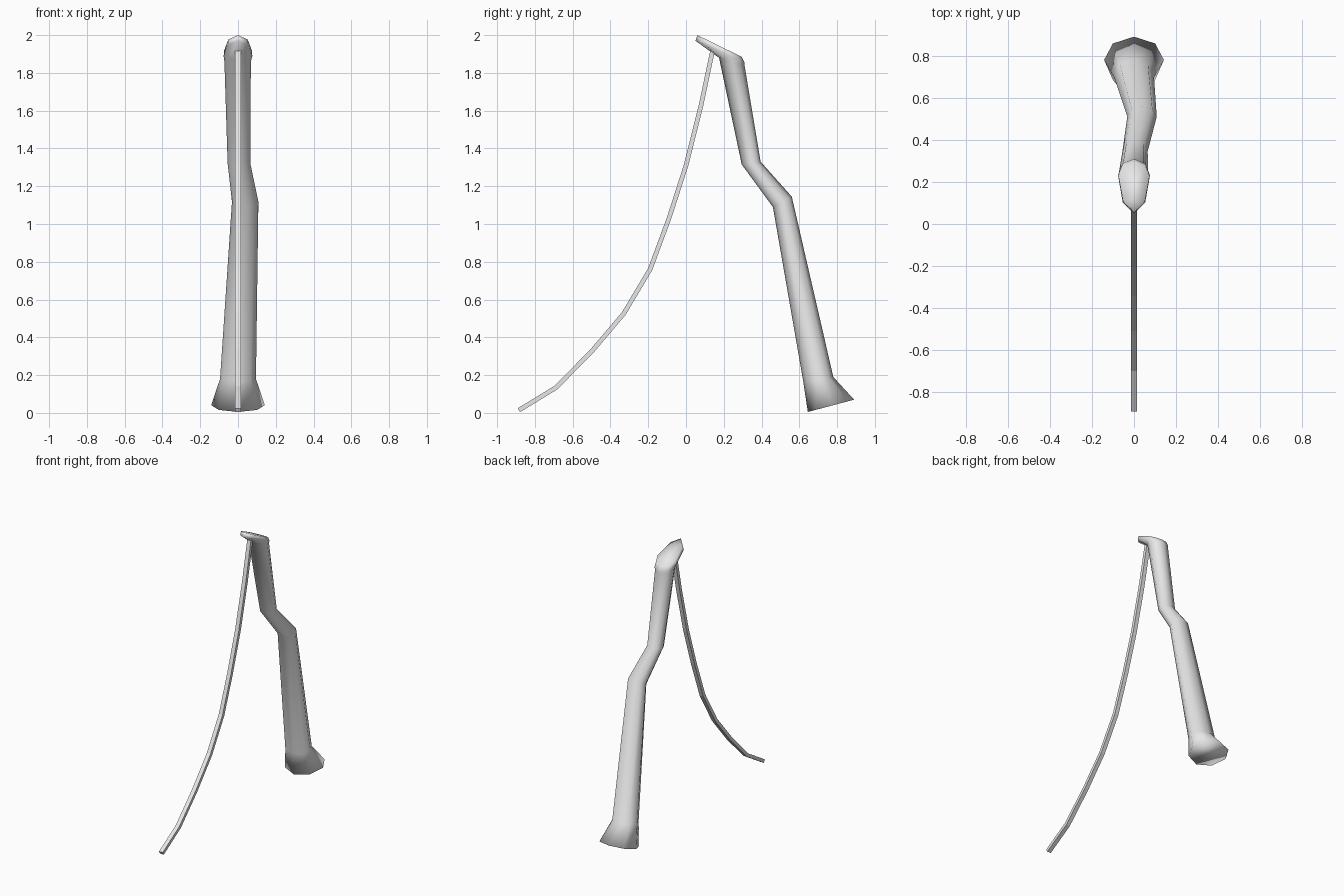
import bpy
from math import sin, cos, pi
from mathutils import Vector

if "Cube" in bpy.data.objects:
    bpy.data.objects.remove(bpy.data.objects["Cube"], do_unlink=True)

grey = bpy.data.materials.new("plain_grey")
grey.use_nodes = True
grey.diffuse_color = (0.8, 0.8, 0.8, 1)
grey.node_tree.nodes["Principled BSDF"].inputs["Base Color"].default_value = (0.8, 0.8, 0.8, 1)


def loft(name, rings, smooth):
    """Skin a list of equal rings into a closed tube."""
    n = len(rings[0])
    verts = [p for ring in rings for p in ring]
    faces = [(r * n + i, r * n + (i + 1) % n, (r + 1) * n + (i + 1) % n, (r + 1) * n + i)
             for r in range(len(rings) - 1) for i in range(n)]
    faces.append(tuple(reversed(range(n))))
    faces.append(tuple(range(len(verts) - n, len(verts))))
    mesh = bpy.data.meshes.new(name)
    mesh.from_pydata(verts, [], faces)
    mesh.materials.append(grey)
    for poly in mesh.polygons:
        poly.use_smooth = smooth
    obj = bpy.data.objects.new(name, mesh)
    bpy.context.collection.objects.link(obj)
    return obj


def octagon(front, back, x, half, share=0.5):
    """Tilted eight-sided ring through a front and a back point."""
    f, b = Vector((x, *front)), Vector((x, *back))
    mid = f.lerp(b, share)
    ring = []
    for i in range(8):
        a = i * pi / 4
        reach = (f - mid) * cos(a) if cos(a) > 0 else (b - mid) * -cos(a)
        ring.append(mid + reach + Vector((half * sin(a), 0, 0)))
    return ring


# Bent post: flared foot, crooked shaft, slanted pointed cap
post = [
    octagon((0.645, 0.005), (0.89, 0.07), 0, 0.142, 0.55),
    octagon((0.62, 0.17), (0.78, 0.19), 0, 0.095),
    octagon((0.46, 1.09), (0.56, 1.145), 0.038, 0.07),
    octagon((0.295, 1.315), (0.395, 1.33), 0.005, 0.06),
    octagon((0.175, 1.88), (0.31, 1.84), -0.002, 0.07),
    octagon((0.05, 1.97), (0.31, 1.855), 0, 0.076, 0.7),
    octagon((0.06, 2.0), (0.295, 1.885), 0, 0.073, 0.7),
]
loft("bent_post", post, True)

# Slack square cord hanging from the cap to the ground
path = [Vector((0, y, z)) for y, z in (
    (0.14, 1.915), (0.08, 1.63), (0, 1.31), (-0.09, 1.03), (-0.19, 0.76),
    (-0.33, 0.525), (-0.5, 0.325), (-0.69, 0.133), (-0.885, 0.014))]
cord = []
for i, p in enumerate(path):
    t = (path[min(i + 1, len(path) - 1)] - path[max(i - 1, 0)]).normalized()
    side = Vector((0.015, 0, 0))
    up = Vector((0, -t.z, t.y)) * 0.012
    cord.append([p + side + up, p - side + up, p - side - up, p + side - up])
cord_obj = loft("hanging_cord", cord, False)

# Point all faces outwards
import bmesh
for obj in (bpy.data.objects["bent_post"], cord_obj):
    bm = bmesh.new()
    bm.from_mesh(obj.data)
    bmesh.ops.recalc_face_normals(bm, faces=bm.faces)
    bm.to_mesh(obj.data)
    bm.free()
